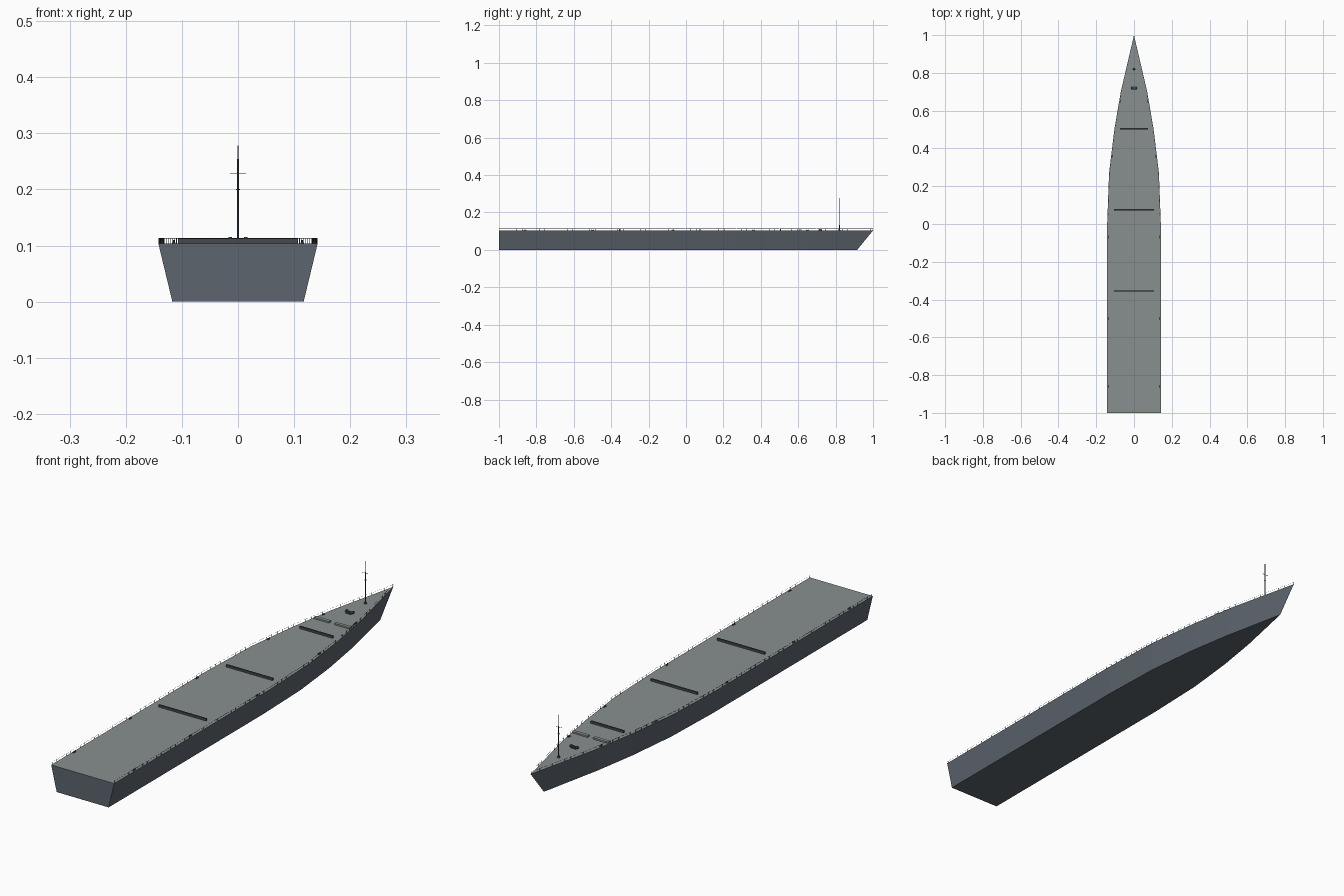
import bpy, bmesh, math
from mathutils import Vector

if "Cube" in bpy.data.objects:
    bpy.data.objects.remove(bpy.data.objects["Cube"])

DECK = 0.104


def mat(name, c):
    m = bpy.data.materials.new(name)
    m.diffuse_color = (*c, 1)
    m.use_nodes = True
    m.node_tree.nodes["Principled BSDF"].inputs["Base Color"].default_value = m.diffuse_color
    return m


HULL = mat("hull_grey", (0.11, 0.13, 0.155))
PLATE = mat("deck_grey", (0.25, 0.28, 0.275))
DARK = mat("dark_fittings", (0.06, 0.065, 0.075))


def finish(name, bm, *mats):
    bmesh.ops.recalc_face_normals(bm, faces=bm.faces)
    me = bpy.data.meshes.new(name)
    bm.to_mesh(me)
    bm.free()
    ob = bpy.data.objects.new(name, me)
    bpy.context.collection.objects.link(ob)
    for m in mats:
        me.materials.append(m)
    return ob


def add_box(bm, c, s):
    r = bmesh.ops.create_cube(bm, size=1)
    for v in r["verts"]:
        v.co = Vector(c) + Vector(a * b for a, b in zip(v.co, s))


def add_rod(bm, a, b, r, r2=None, n=6):
    a, b = Vector(a), Vector(b)
    q = Vector((0, 0, 1)).rotation_difference(b - a)
    res = bmesh.ops.create_cone(bm, cap_ends=True, segments=n, radius1=r,
                                radius2=r if r2 is None else r2, depth=(b - a).length)
    for v in res["verts"]:
        v.co = q @ v.co + (a + b) / 2


# hull: deck outline and narrower keel outline joined by flat sides
outline = [(0.142, -1), (0.142, 0), (0.132, 0.27), (0.104, 0.5), (0.07, 0.7), (0, 1)]
keel = [(0.117, -1), (0.117, 0), (0.109, 0.25), (0.086, 0.465), (0.056, 0.65), (0, 0.915)]


def ring(bm, pts, z):
    loop = pts + [(-x, y) for x, y in reversed(pts[:-1])]
    return [bm.verts.new((x, y, z)) for x, y in loop]


bm = bmesh.new()
lo, hi = ring(bm, keel, 0), ring(bm, outline, DECK)
n = len(lo)
for i in range(n):
    j = (i + 1) % n
    bm.faces.new((lo[i], lo[j], hi[j], hi[i]))
bm.faces.new(lo)
deck = bm.faces.new(hi)
deck.material_index = 1
finish("hull", bm, HULL, PLATE)


def half_width(y):
    for (x0, y0), (x1, y1) in zip(outline, outline[1:]):
        if y <= y1:
            return x0 + (x1 - x0) * (y - y0) / (y1 - y0)
    return 0


# railing stanchions with thin wires along both deck edges
bm = bmesh.new()
for s in (-1, 1):
    for k in range(67):
        y = -0.995 + 0.03 * k
        x = s * max(half_width(y) - 0.001, 0)
        add_rod(bm, (x, y, DECK), (x, y, DECK + 0.0095), 0.0006, n=4)
    for p, q in zip(outline, outline[1:]):
        a = (s * max(p[0] - 0.001, 0), p[1], DECK + 0.009)
        b = (s * max(q[0] - 0.001, 0), q[1] - 0.003, DECK + 0.009)
        add_rod(bm, a, b, 0.0003, n=4)
finish("deck_railing", bm, DARK)

# low transverse breakwaters
for i, (y, w) in enumerate([(0.505, 0.15), (0.075, 0.21), (-0.355, 0.214)]):
    bm = bmesh.new()
    add_box(bm, (0, y, DECK + 0.0045), (w, 0.007, 0.009))
    finish(f"breakwater_{i + 1}", bm, DARK)

# paired foredeck barriers
for s, side in ((-1, "left"), (1, "right")):
    bm = bmesh.new()
    add_box(bm, (s * 0.047, 0.61, DECK + 0.003), (0.07, 0.014, 0.006))
    finish(f"foredeck_barrier_{side}", bm, PLATE)

# anchor windlass: base, drum and end heads
bm = bmesh.new()
add_box(bm, (0, 0.718, DECK + 0.002), (0.024, 0.018, 0.004))
add_rod(bm, (-0.017, 0.72, DECK + 0.005), (0.017, 0.72, DECK + 0.005), 0.003, n=12)
for s in (-1, 1):
    add_rod(bm, (s * 0.011, 0.72, DECK + 0.0055), (s * 0.017, 0.72, DECK + 0.0055), 0.0055, n=12)
finish("windlass", bm, DARK)

# paired mooring bollards
bm = bmesh.new()
for y in (-0.86, -0.5, -0.07, 0.36, 0.65):
    for s in (-1, 1):
        x = s * (half_width(y) - 0.007)
        add_box(bm, (x, y, DECK + 0.0006), (0.005, 0.016, 0.0012))
        for d in (-0.004, 0.004):
            add_rod(bm, (x, y + d, DECK), (x, y + d, DECK + 0.006), 0.0016, n=8)
finish("bollards", bm, DARK)

# foremast with yard, crosstree and foot
bm = bmesh.new()
M = 0.82
add_rod(bm, (0, M, DECK), (0, M, DECK + 0.01), 0.006, 0.002, n=8)
add_rod(bm, (0, M, DECK), (0, M, 0.278), 0.0022, 0.0012, n=8)
add_rod(bm, (-0.014, M, 0.228), (0.014, M, 0.228), 0.0007)
add_rod(bm, (0, M, 0.199), (0, M, 0.201), 0.0035, n=8)
finish("foremast", bm, DARK)

# jackstaff at the stem
bm = bmesh.new()
add_rod(bm, (0, 0.996, DECK), (0, 0.998, DECK + 0.011), 0.001)
finish("jackstaff", bm, DARK)
